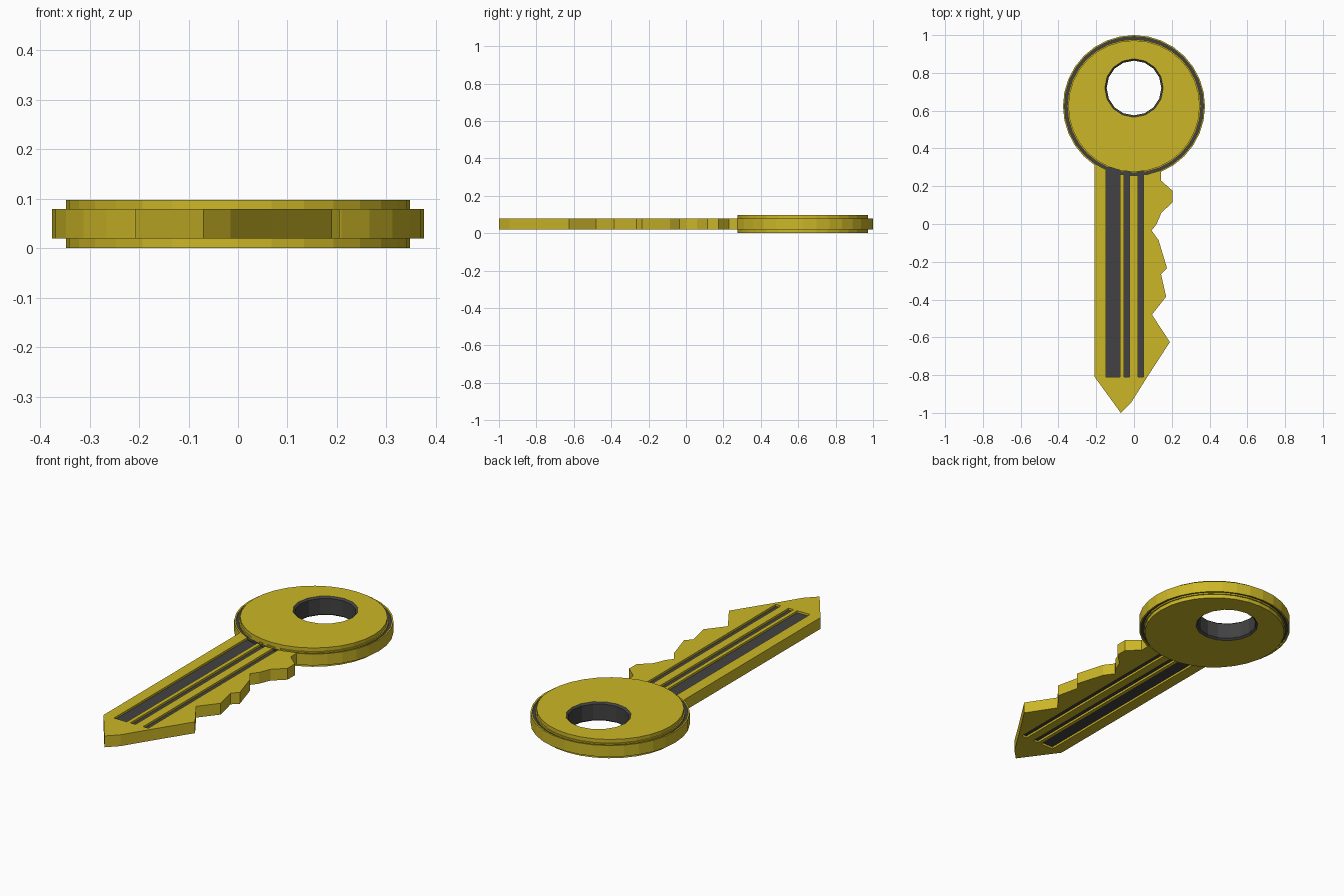
import bpy, bmesh
from math import cos, sin, tau

if "Cube" in bpy.data.objects:
    bpy.data.objects.remove(bpy.data.objects["Cube"])

def material(name, color):
    m = bpy.data.materials.new(name)
    m.diffuse_color = color
    m.use_nodes = True
    m.node_tree.nodes["Principled BSDF"].inputs["Base Color"].default_value = m.diffuse_color
    return m

BRASS = material("brass", (0.60, 0.47, 0.02, 1))
DARK = material("dark_metal", (0.055, 0.055, 0.058, 1))

def finish(name, bm, mat):
    bmesh.ops.recalc_face_normals(bm, faces=bm.faces)
    me = bpy.data.meshes.new(name)
    bm.to_mesh(me)
    bm.free()
    me.materials.append(mat)
    ob = bpy.data.objects.new(name, me)
    bpy.context.collection.objects.link(ob)
    return ob

def prism(name, pts, z0, z1, mat=BRASS):
    bm = bmesh.new()
    low = [bm.verts.new((x, y, z0)) for x, y in pts]
    high = [bm.verts.new((x, y, z1)) for x, y in pts]
    bm.faces.new(low)
    bm.faces.new(high)
    for i in range(len(pts)):
        j = (i + 1) % len(pts)
        bm.faces.new((low[i], low[j], high[j], high[i]))
    return finish(name, bm, mat)

def circle(cy, r, n):
    return [(r * cos(tau * i / n), cy + r * sin(tau * i / n)) for i in range(n)]

def ring(name, profile, cy, n, mat=DARK):
    """Closed (radius, z) profile swept round a vertical axis at y = cy."""
    bm = bmesh.new()
    loops = [[bm.verts.new((x, y, z)) for x, y in circle(cy, r, n)] for r, z in profile]
    for k in range(len(loops)):
        a, b = loops[k], loops[(k + 1) % len(loops)]
        for i in range(n):
            j = (i + 1) % n
            bm.faces.new((a[i], a[j], b[j], b[i]))
    return finish(name, bm, mat)

def boolean(ob, tool, op='DIFFERENCE'):
    mod = ob.modifiers.new("cut", 'BOOLEAN')
    mod.operation, mod.object, mod.solver = op, tool, 'EXACT'
    bpy.context.view_layer.objects.active = ob
    bpy.ops.object.modifier_apply(modifier=mod.name)
    bpy.data.objects.remove(tool)

def rect(x0, x1, y0, y1):
    return [(x0, y0), (x1, y0), (x1, y1), (x0, y1)]

def band(r0, r1, z0, z1):
    return [(r0, z0), (r1, z0), (r1, z1), (r0, z1)]

Z0, Z1, TOP = 0.02, 0.079, 0.098
HEAD_Y, HOLE_Y = 0.624, 0.72
HEAD_N, HOLE_N = 32, 16

# Blade with its cut teeth, joined to the head disc
outline = [(-0.208, 0.42), (-0.208, -0.81), (-0.07, -1.0), (-0.015, -0.945),
           (0.07, -0.81), (0.19, -0.625), (0.095, -0.48), (0.17, -0.385),
           (0.143, -0.265), (0.175, -0.235), (0.13, -0.085), (0.093, -0.035),
           (0.12, 0.0), (0.145, 0.06), (0.205, 0.115), (0.205, 0.175),
           (0.143, 0.23), (0.143, 0.42)]
key = prism("key_body", outline, Z0, Z1)
boolean(key, prism("head_disc", circle(HEAD_Y, 0.376, HEAD_N), Z0, Z1), 'UNION')

# Raised round plate on both faces of the head
plate = prism("head_plate", circle(HEAD_Y, 0.348, HEAD_N), 0.0, TOP)

# Hole for the key ring, with a dark chamfered liner
for part in (key, plate):
    boolean(part, prism("hole_cutter", circle(HOLE_Y, 0.155, HOLE_N), -0.1, 0.2))
ring("hole_liner", [(0.155, 0.0), (0.155, TOP), (0.145, TOP - 0.008), (0.145, 0.008)],
     HOLE_Y, HOLE_N)

# Grooves on both faces: sunken channels with dark floors
strips = [(-0.148, -0.074), (-0.054, -0.024), (0.02, 0.05)]
for side, face, inward in (("top", Z1, -1), ("bottom", Z0, 1)):
    outside = face - inward * 0.05
    floor = face + inward * 0.012
    for i, (x0, x1) in enumerate(strips):
        boolean(key, prism("cutter", rect(x0, x1, -0.81, 0.30), *sorted((outside, floor))))
        prism(f"blade_groove_floor_{side}_{i + 1}", rect(x0, x1, -0.81, 0.30),
              *sorted((floor - inward * 0.001, floor + inward * 0.004)), DARK)
    floor = face + inward * 0.009
    boolean(key, ring("cutter", band(0.354, 0.368, *sorted((outside, floor))), HEAD_Y, HEAD_N))
    ring(f"head_groove_floor_{side}",
         band(0.354, 0.368, *sorted((floor - inward * 0.001, floor + inward * 0.004))),
         HEAD_Y, HEAD_N)
